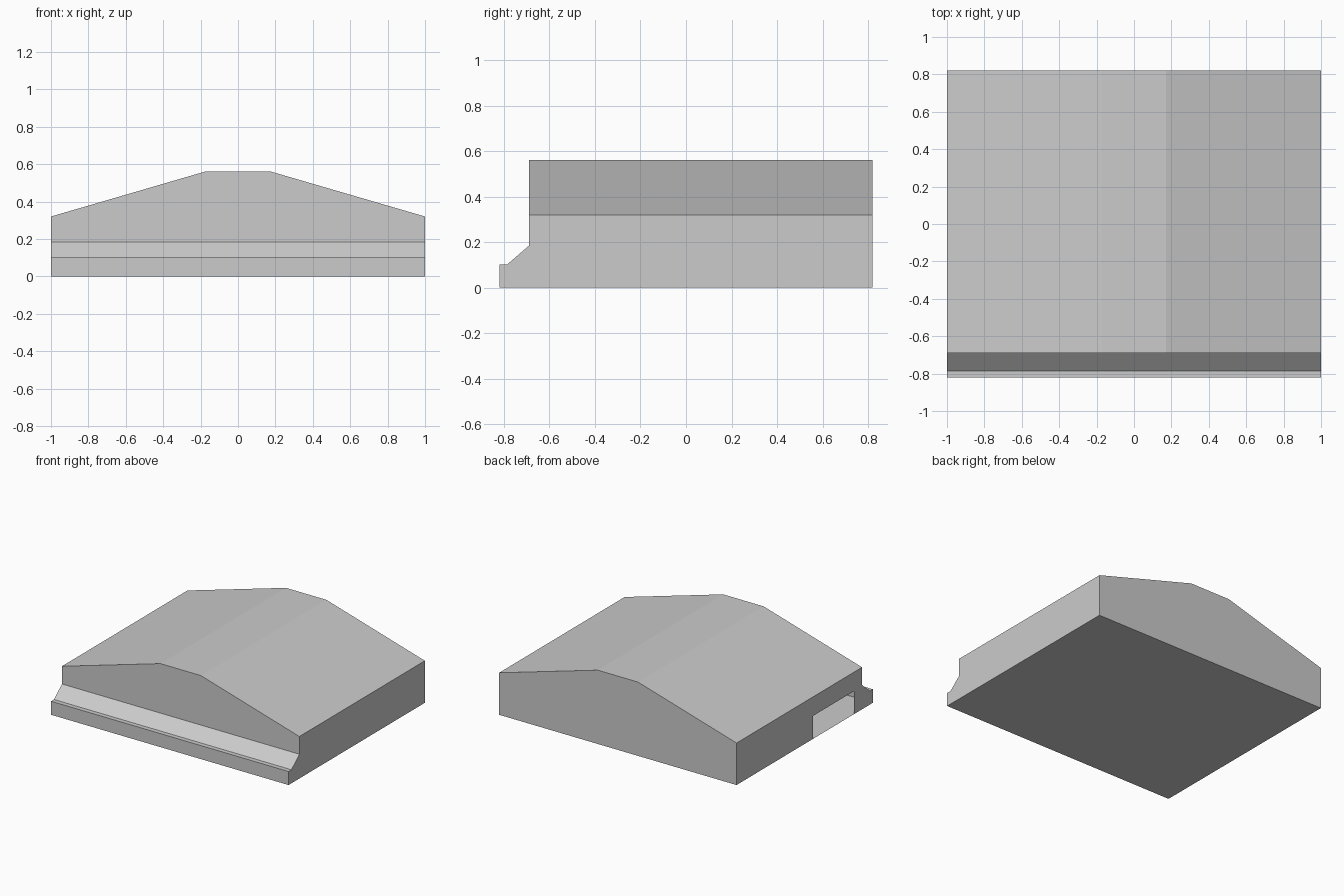
import bpy, bmesh
from mathutils import Vector

if "Cube" in bpy.data.objects:
    bpy.data.objects.remove(bpy.data.objects["Cube"])

EAVE, RIDGE, FLAT = 0.32, 0.562, 0.17

# side profile (y, z): back wall, front wall, slope and front sill
profile = [(0.82, 0), (0.82, RIDGE), (-0.69, RIDGE), (-0.69, 0.185),
           (-0.785, 0.103), (-0.82, 0.103), (-0.82, 0)]

bm = bmesh.new()
face = bm.faces.new([bm.verts.new((-1, y, z)) for y, z in profile])
ext = bmesh.ops.extrude_face_region(bm, geom=[face], use_keep_orig=True)
bmesh.ops.translate(bm, vec=(2, 0, 0),
                    verts=[g for g in ext["geom"] if isinstance(g, bmesh.types.BMVert)])
bmesh.ops.recalc_face_normals(bm, faces=bm.faces[:])

# roof pitches: slice off both upper corners and close the cuts
for side in (-1, 1):
    normal = Vector((side * (RIDGE - EAVE), 0, 1 - FLAT)).normalized()
    cut = bmesh.ops.bisect_plane(bm, geom=bm.verts[:] + bm.edges[:] + bm.faces[:],
                                 plane_co=(side, 0, EAVE), plane_no=normal,
                                 clear_outer=True)
    edges = [g for g in cut["geom_cut"] if isinstance(g, bmesh.types.BMEdge)]
    edges = list({e for e in bm.edges if e.is_boundary} | set(edges))
    bmesh.ops.edgeloop_fill(bm, edges=edges)
bmesh.ops.recalc_face_normals(bm, faces=bm.faces[:])

# doorway in the left wall, opening into the hollow shell
Y0, Y1, TOP = -0.59, -0.10, 0.175


def cut_left_wall(co, no, inside):
    faces = [f for f in bm.faces if f.normal.x < -0.99 and inside(f.calc_center_median())]
    geom = set(faces)
    for f in faces:
        geom.update(f.edges)
        geom.update(f.verts)
    bmesh.ops.bisect_plane(bm, geom=list(geom), plane_co=co, plane_no=no)
    bm.normal_update()


cut_left_wall((0, Y0, 0), (0, 1, 0), lambda c: True)
cut_left_wall((0, Y1, 0), (0, 1, 0), lambda c: c.y > Y0)
cut_left_wall((0, 0, TOP), (0, 0, 1), lambda c: Y0 < c.y < Y1)
door = [f for f in bm.faces if f.normal.x < -0.99
        and Y0 < f.calc_center_median().y < Y1 and f.calc_center_median().z < TOP]
bmesh.ops.delete(bm, geom=door, context='FACES_ONLY')

mesh = bpy.data.meshes.new("building_shell")
bm.to_mesh(mesh)
bm.free()
shell = bpy.data.objects.new("building_shell", mesh)
bpy.context.collection.objects.link(shell)
